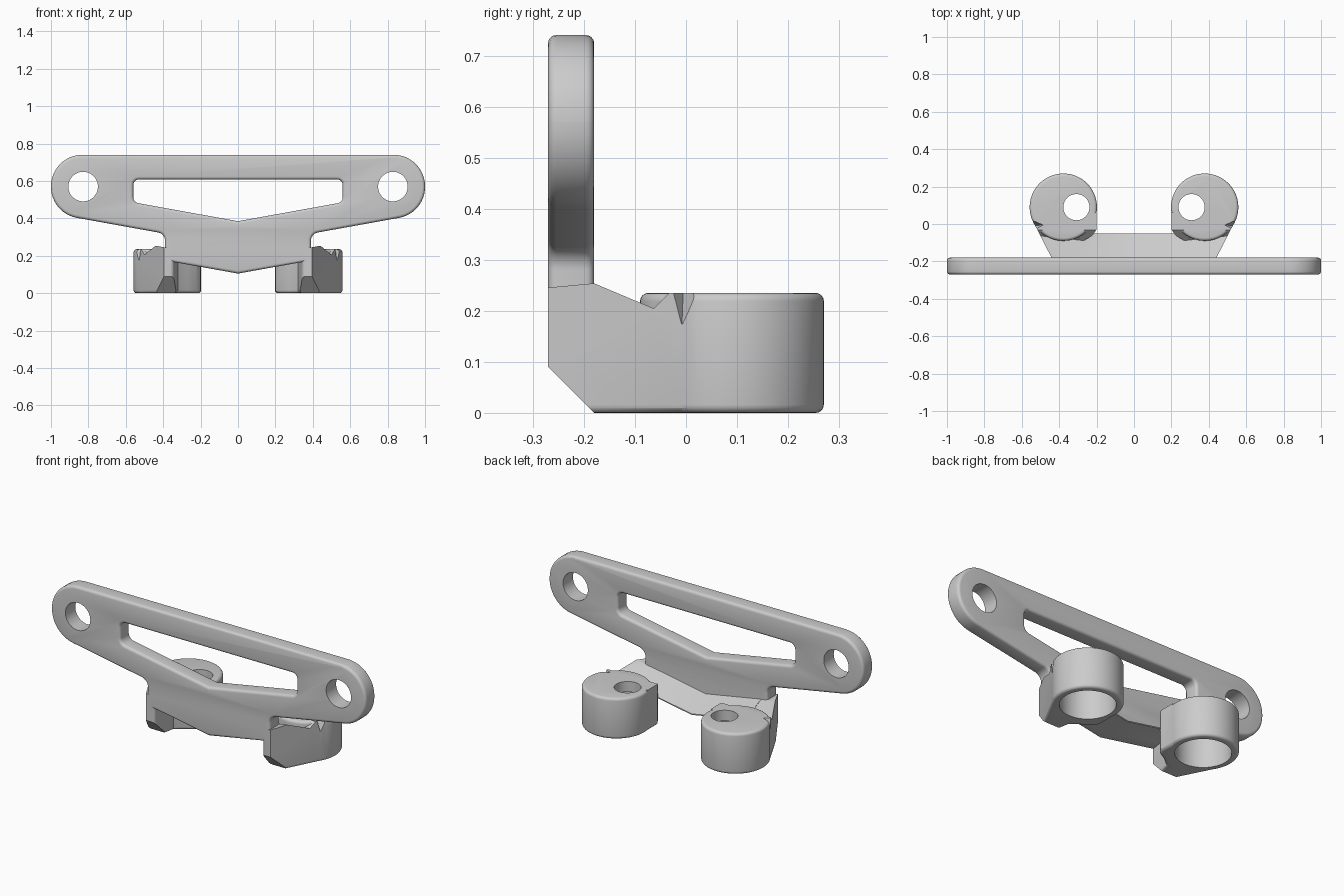
import bpy, bmesh, math
from mathutils import Vector

if "Cube" in bpy.data.objects:
    bpy.data.objects.remove(bpy.data.objects["Cube"], do_unlink=True)

COLOUR = (0.6, 0.6, 0.6, 1)
grey = bpy.data.materials.new("bracket grey")
grey.use_nodes = True
grey.diffuse_color = COLOUR
grey.node_tree.nodes["Principled BSDF"].inputs["Base Color"].default_value = COLOUR


def rounded(corners, steps=12):
    """Fillet each (x, y, radius) corner of a closed outline."""
    out = []
    for i, (x, y, r) in enumerate(corners):
        p = Vector((x, y))
        if not r:
            out.append(p)
            continue
        a = (Vector(corners[i - 1][:2]) - p).normalized()
        b = (Vector(corners[(i + 1) % len(corners)][:2]) - p).normalized()
        half = math.acos(a.dot(b)) / 2
        centre = p + (a + b).normalized() * (r / math.sin(half))
        start = p + a * (r / math.tan(half)) - centre
        end = p + b * (r / math.tan(half)) - centre
        a0 = math.atan2(start.y, start.x)
        turn = math.remainder(math.atan2(end.y, end.x) - a0, math.tau)
        for k in range(steps + 1):
            t = a0 + turn * k / steps
            out.append(centre + Vector((math.cos(t), math.sin(t))) * r)
    return out


def loft(name, first, last):
    """Solid between two matching loops of 3D points, facing outward."""
    bm = bmesh.new()
    a = [bm.verts.new(p) for p in first]
    b = [bm.verts.new(p) for p in last]
    bm.faces.new(a)
    bm.faces.new(b[::-1])
    for i in range(len(a)):
        bm.faces.new((a[i], a[i - 1], b[i - 1], b[i]))
    if bm.calc_volume(signed=True) < 0:
        bmesh.ops.reverse_faces(bm, faces=bm.faces[:])
    mesh = bpy.data.meshes.new(name)
    bm.to_mesh(mesh)
    bm.free()
    mesh.materials.append(grey)
    obj = bpy.data.objects.new(name, mesh)
    bpy.context.collection.objects.link(obj)
    return obj


def apply(obj, mod):
    bpy.context.view_layer.objects.active = obj
    bpy.ops.object.modifier_apply(modifier=mod.name)


def boolean(obj, other, operation):
    mod = obj.modifiers.new("boolean", 'BOOLEAN')
    mod.operation, mod.solver, mod.object = operation, 'EXACT', other
    apply(obj, mod)
    bpy.data.objects.remove(other, do_unlink=True)


def soften(obj, width):
    mod = obj.modifiers.new("round", 'BEVEL')
    mod.width, mod.segments, mod.use_clamp_overlap = width, 4, False
    mod.limit_method, mod.angle_limit = 'ANGLE', math.radians(75)
    apply(obj, mod)


def front_slab(name, outline, y0, y1):
    return loft(name, [(p[0], y0, p[1]) for p in outline], [(p[0], y1, p[1]) for p in outline])


def upright(name, outline, z0, z1):
    return loft(name, [(p[0], p[1], z0) for p in outline], [(p[0], p[1], z1) for p in outline])


def circle(x, y, r, n=64):
    return [(x + r * math.cos(math.tau * i / n), y + r * math.sin(math.tau * i / n)) for i in range(n)]


def mirrored(half):
    """Close a right-hand outline that starts on the centre line."""
    return half + [(-x, y, r) for x, y, r in reversed(half) if x > 0]


FRONT, BACK, RISE = -0.27, -0.18, 0.18

# Front plate with rounded ends, neck and V-shaped lower edge
plate = front_slab("bracket", rounded(mirrored([
    (0, 0.105, 0), (0.39, 0.175, 0), (0.39, 0.318, 0.045),
    (1, 0.428, 0.168), (1, 0.74, 0.168)])), FRONT, BACK)
# Long window
boolean(plate, front_slab("window", rounded(mirrored([
    (0, 0.385, 0), (0.56, 0.486, 0.035), (0.56, 0.608, 0.03)])), -0.4, 0), 'DIFFERENCE')
soften(plate, 0.016)
# End holes
for side in (-1, 1):
    boolean(plate, front_slab("end_hole", circle(side * 0.828, 0.57, 0.079), -0.4, 0), 'DIFFERENCE')


# Sloping web behind the plate, following the V
def web_side(x):
    lift = RISE * abs(x)
    return [(x, y, z + lift) for y, z in
            ((-0.22, 0.105), (-0.05, 0.105), (-0.05, 0.111), (BACK, 0.176), (-0.22, 0.176))]


for side in (-1, 1):
    boolean(plate, loft("web", web_side(0), web_side(0.35 * side)), 'UNION')


# Side profile that trims a toe: chamfered front, sloped shoulder, step up to the cup
def toe_profile(x):
    lift = RISE * (abs(x) - 0.42)
    step = lift / 1.5
    return [(x, y, z) for y, z in (
        (-0.3, 0.12), (-0.16, -0.02), (0.3, -0.02), (0.3, 0.235), (-0.033, 0.235),
        (-0.073 + step, 0.195 + step), (BACK, 0.25 + lift), (-0.3, 0.25 + lift))]


CUP_X, CUP_Y, CUP_R, CUP_TOP = 0.378, 0.09, 0.18, 0.235


def make_arm(side):
    def flip(points):
        return [(side * p[0], *p[1:]) for p in points]

    # Tapered toe reaching forward to the plate
    arm = upright("arm", flip([
        (0.395, FRONT), (0.538, 0.01), (0.45, 0.08), (0.25, 0.08), (0.201, 0.06), (0.201, -0.03),
        (0.222, -0.062), (0.27, -0.09), (0.32, -0.13), (0.345, FRONT)]), 0, 0.33)
    soften(arm, 0.016)
    boolean(arm, loft("trim", toe_profile(0.1 * side), toe_profile(0.65 * side)), 'INTERSECT')
    # Round cup with softened rims
    cup = upright("cup", circle(side * CUP_X, CUP_Y, CUP_R), 0, CUP_TOP)
    soften(cup, 0.016)
    boolean(arm, cup, 'UNION')
    # Wide bore from below and an offset screw hole through the top
    boolean(arm, upright("bore", circle(side * CUP_X, CUP_Y, 0.143), -0.1, 0.175), 'DIFFERENCE')
    boolean(arm, upright("screw_hole", circle(side * 0.308, CUP_Y, 0.07), 0.1, 0.4), 'DIFFERENCE')
    # Small notch in the outer rim
    top = [(0.6, 0.05, 0.25), (0.475, -0.005, 0.25), (0.54, -0.04, 0.25)]
    tip = Vector((0.528, -0.008, 0.172))
    notch = loft("notch", flip(top), flip([tip.lerp(Vector(p), 0.01) for p in top]))
    boolean(arm, notch, 'DIFFERENCE')
    return arm


for side in (-1, 1):
    boolean(plate, make_arm(side), 'UNION')

bpy.ops.object.select_all(action='DESELECT')
plate.select_set(True)
bpy.context.view_layer.objects.active = plate
bpy.ops.object.shade_smooth_by_angle(angle=math.radians(30))
